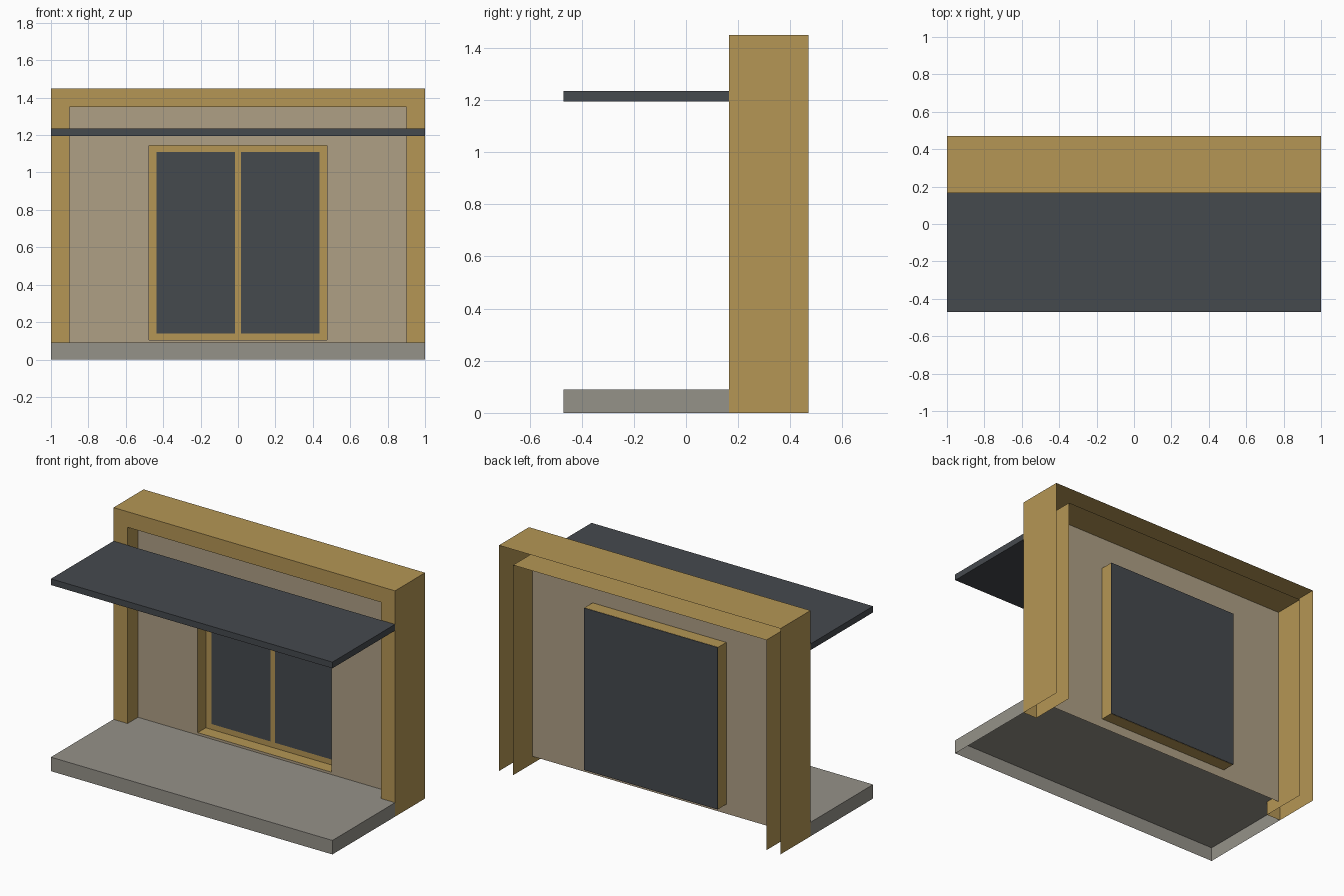
import bpy
import bmesh

cube = bpy.data.objects.get("Cube")
if cube:
    bpy.data.objects.remove(cube, do_unlink=True)


def material(name, rgb):
    m = bpy.data.materials.new(name)
    m.use_nodes = True
    m.diffuse_color = (*rgb, 1)
    m.node_tree.nodes["Principled BSDF"].inputs["Base Color"].default_value = (*rgb, 1)
    return m


timber = material("ochre timber", (0.46, 0.305, 0.09))
plaster = material("beige plaster", (0.43, 0.35, 0.235))
charcoal = material("charcoal", (0.06, 0.067, 0.076))
concrete = material("grey concrete", (0.30, 0.287, 0.25))


def finish(bm, name, mat):
    mesh = bpy.data.meshes.new(name)
    bm.to_mesh(mesh)
    bm.free()
    mesh.materials.append(mat)
    obj = bpy.data.objects.new(name, mesh)
    bpy.context.collection.objects.link(obj)
    return obj


def loft(name, mat, loops, closed=False):
    """Join successive outlines with bands of quads."""
    bm = bmesh.new()
    rows = [[bm.verts.new(p) for p in loop] for loop in loops]
    n = len(rows[0])
    for a, b in zip(rows, rows[1:]):
        for i in range(n if closed else n - 1):
            j = (i + 1) % n
            bm.faces.new((a[i], b[i], b[j], a[j]))
    return finish(bm, name, mat)


def box(name, mat, lo, hi, is_open=lambda normal: False):
    """Axis-aligned box, leaving out faces picked by the rule."""
    bm = bmesh.new()
    bmesh.ops.create_cube(bm, size=1)
    for v in bm.verts:
        v.co = [l + (c + 0.5) * (h - l) for c, l, h in zip(v.co, lo, hi)]
    bm.normal_update()
    gone = [f for f in bm.faces if is_open(f.normal)]
    bmesh.ops.delete(bm, geom=gone, context='FACES')
    return finish(bm, name, mat)


def outline(half, z0, z1, y):
    """Left foot, left top, right top, right foot."""
    return [(-half, y, z0), (-half, y, z1), (half, y, z1), (half, y, z0)]


FRONT, BACK, WALL, GLASS = 0.165, 0.47, 0.27, 0.352
WINDOW = (0.475, 0.105, 1.145)

# Portal surround: hollow shell, open at the back and the feet
loft("portal_frame", timber, [
    outline(1, 0, 1.45, BACK), outline(1, 0, 1.45, FRONT),
    outline(0.9, 0, 1.35, FRONT), outline(0.9, 0, 1.35, BACK)])

# Recessed wall with window opening
loft("recessed_wall", plaster, [
    outline(0.9, 0.045, 1.35, WALL), outline(*WINDOW, WALL)], closed=True)

# Window reveal and casing
loft("window_frame", timber, [
    outline(*WINDOW, WALL), outline(*WINDOW, GLASS),
    outline(0.435, 0.14, 1.11, GLASS)], closed=True)
box("window_mullion", timber, (-0.016, GLASS - 0.001, 0.14), (0.016, GLASS + 0.002, 1.11))
box("window_glass", charcoal, (-0.475, GLASS + 0.002, 0.105), (0.475, GLASS + 0.005, 1.145))

# Porch slab, hollow underneath, with its strip inside the recess
box("porch_slab", concrete, (-1, -0.47, 0), (1, FRONT, 0.09),
    lambda n: n.z < -0.5 or n.y > 0.5)
loft("recess_floor", concrete, [
    [(-0.9, WALL, 0.09), (0.9, WALL, 0.09)],
    [(-0.9, FRONT, 0.09), (0.9, FRONT, 0.09)]])

# Flat canopy
box("canopy", charcoal, (-1, -0.47, 1.195), (1, FRONT, 1.235))
